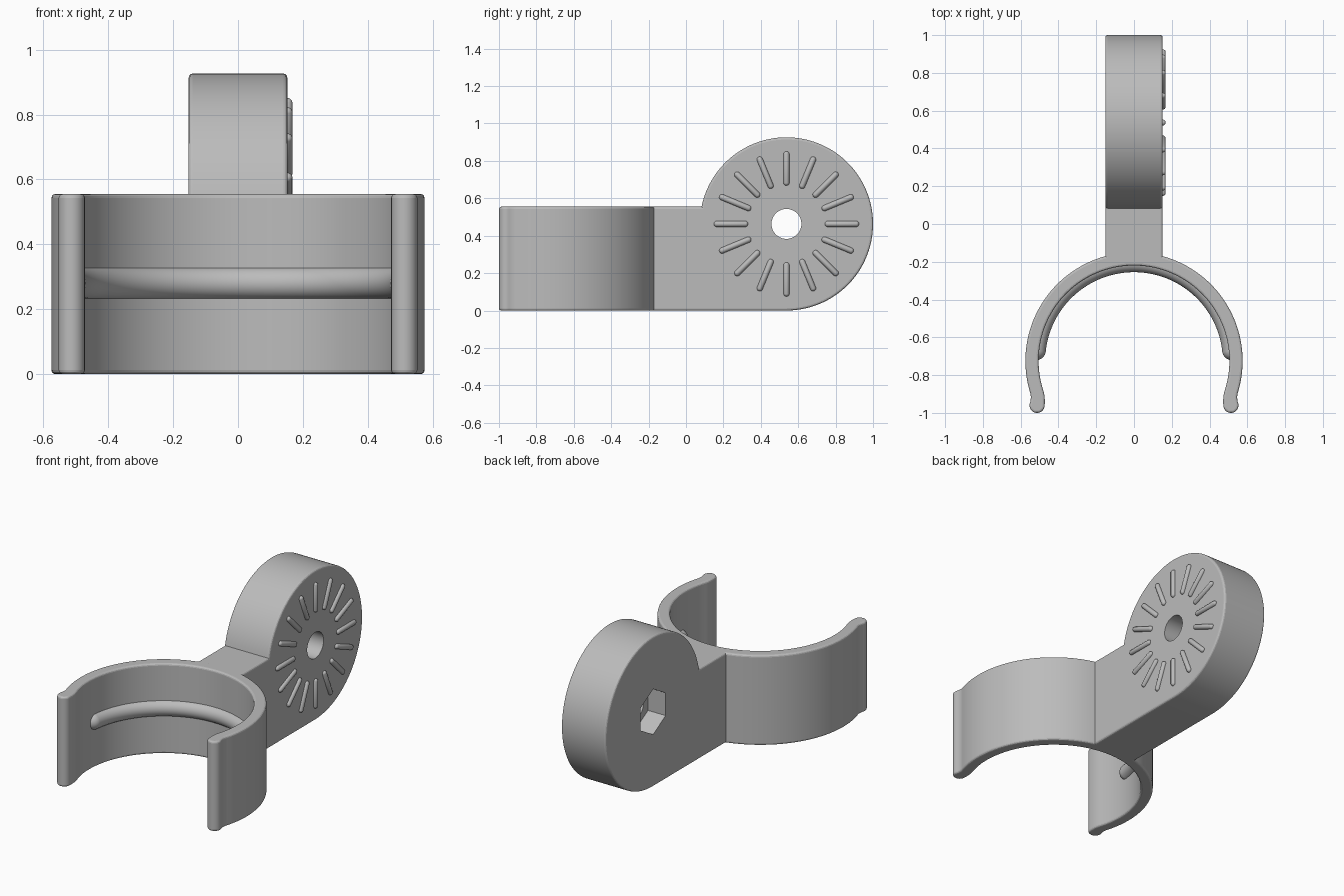
import bpy, bmesh
from math import sin, cos, pi, radians, asin
from mathutils import Vector, Matrix
from mathutils.geometry import interpolate_bezier

cube = bpy.data.objects.get("Cube")
if cube:
    bpy.data.objects.remove(cube, do_unlink=True)

GREY = (0.5, 0.5, 0.5, 1)
grey = bpy.data.materials.new("grey plastic")
grey.use_nodes = True
grey.diffuse_color = GREY
grey.node_tree.nodes["Principled BSDF"].inputs["Base Color"].default_value = GREY

HEIGHT = 0.555                 # clip and arm height
HALF = 0.152                   # half thickness of the arm
EDGE = 0.012                   # rounded edge size
HUB = Vector((0.537, 0.463))   # hub centre in y, z
HUB_R = 0.463
RING = Vector((0, -0.725))     # clip centre in x, y
OUTER, INNER = 0.575, 0.505


def arc(centre, r, start, end, n):
    """Points on an arc, angles in degrees."""
    angles = [radians(start + (end - start) * i / n) for i in range(n + 1)]
    return [Vector((centre[0] + r * cos(a), centre[1] + r * sin(a))) for a in angles]


def make_object(name, bm):
    bmesh.ops.recalc_face_normals(bm, faces=bm.faces)
    mesh = bpy.data.meshes.new(name)
    bm.to_mesh(mesh)
    bm.free()
    mesh.materials.append(grey)
    ob = bpy.data.objects.new(name, mesh)
    bpy.context.collection.objects.link(ob)
    return ob


def prism(name, points, low, high, along_x=False, bevel=0):
    """Extrude a closed outline along z, or along x for a y-z outline."""
    bm = bmesh.new()
    place = (lambda p, d: (d, p[0], p[1])) if along_x else (lambda p, d: (p[0], p[1], d))
    bottom = [bm.verts.new(place(p, low)) for p in points]
    top = [bm.verts.new(place(p, high)) for p in points]
    caps = [bm.faces.new(bottom), bm.faces.new(top)]
    n = len(points)
    for i in range(n):
        j = (i + 1) % n
        bm.faces.new((bottom[i], bottom[j], top[j], top[i]))
    bmesh.ops.recalc_face_normals(bm, faces=bm.faces)
    if bevel:
        rims = [e for f in caps for e in f.edges]
        bmesh.ops.bevel(bm, geom=rims, offset=bevel, segments=3, profile=0.5,
                        affect='EDGES', clamp_overlap=True)
    return make_object(name, bm)


def smooth(ob, degrees):
    bpy.ops.object.select_all(action='DESELECT')
    ob.select_set(True)
    bpy.context.view_layer.objects.active = ob
    bpy.ops.object.shade_smooth_by_angle(angle=radians(degrees))


# Clip: one half of the open ring with a rounded tip, then mirrored
TIP, TIP_R = Vector((0.513, -0.96)), 0.04
outer = arc(RING, OUTER, 90, -17, 50)
tip = arc(TIP, TIP_R, 20, -180, 24)
inner = arc(RING, INNER, -18, 90, 50)


def blend(a, b):
    """Smooth link from the end of one run of points to the start of the next."""
    reach = (b[0] - a[-1]).length * 0.35
    leave = (a[-1] - a[-2]).normalized() * reach
    arrive = (b[1] - b[0]).normalized() * reach
    return [p.to_2d() for p in interpolate_bezier(
        a[-1].to_3d(), (a[-1] + leave).to_3d(),
        (b[0] - arrive).to_3d(), b[0].to_3d(), 12)][1:-1]


half = outer + blend(outer, tip) + tip + blend(tip, inner) + inner
outline = half + [Vector((-p.x, p.y)) for p in reversed(half[1:-1])]
clip = prism("clip_ring", outline, 0, HEIGHT, bevel=EDGE)
smooth(clip, 14)

# Arm and hub in one side outline
crease = 180 - asin((HEIGHT - HUB.y) / HUB_R) * 180 / pi
side = [Vector((-0.2, 0))] + arc(HUB, HUB_R, -90, crease, 96) + [Vector((-0.2, HEIGHT))]
arm = prism("arm_and_hub", side, -HALF, HALF, along_x=True, bevel=EDGE)

# Bolt hole and hexagonal nut pocket
cutters = [
    prism("bolt_hole_cutter", arc(HUB, 0.08, 0, 360, 48)[:-1], -0.4, 0.4, along_x=True),
    prism("nut_pocket_cutter", arc(HUB, 0.14, 30, 390, 6)[:-1], -0.4, -HALF + 0.12, along_x=True),
]
for cutter in cutters:
    cutter.hide_render = True
    cut = arm.modifiers.new("cut", 'BOOLEAN')
    cut.operation = 'DIFFERENCE'
    cut.solver = 'EXACT'
    cut.object = cutter
bpy.context.view_layer.objects.active = arm
for mod in list(arm.modifiers):
    bpy.ops.object.modifier_apply(modifier=mod.name)
for cutter in cutters:
    bpy.data.objects.remove(cutter, do_unlink=True)
smooth(arm, 14)

# Grip ridge inside the clip, with round ends
bm = bmesh.new()
TUBE, PATH_R, END = 0.05, 0.52, radians(6)
centre = Vector((RING.x, RING.y, 0.28))
start = Matrix.Translation(centre) @ Matrix.Rotation(END, 4, 'Z') @ Matrix.Translation((PATH_R, 0, 0))
ring = bmesh.ops.create_circle(bm, segments=24, radius=TUBE,
                               matrix=start @ Matrix.Rotation(pi / 2, 4, 'X'))
bmesh.ops.spin(bm, geom=ring["verts"] + list({e for v in ring["verts"] for e in v.link_edges}),
               cent=centre, axis=(0, 0, 1), angle=pi - 2 * END, steps=64)
for angle in (END, pi - END):
    spot = Matrix.Translation(centre + Vector((PATH_R * cos(angle), PATH_R * sin(angle), 0)))
    bmesh.ops.create_uvsphere(bm, u_segments=24, v_segments=16, radius=TUBE, matrix=spot)
smooth(make_object("grip_ridge", bm), 40)

# Radial locking ribs on the hub face
bm = bmesh.new()
RIB_R, RIB_IN, RIB_OUT, RIBS = 0.016, 0.205, 0.388, 16
for i in range(RIBS):
    rib = bmesh.ops.create_uvsphere(bm, u_segments=16, v_segments=9, radius=RIB_R)["verts"]
    for v in rib:
        v.co.z += RIB_OUT - RIB_R if v.co.z > 0 else RIB_IN + RIB_R
    turn = Matrix.Rotation(2 * pi * i / RIBS, 4, 'X')
    bmesh.ops.transform(bm, verts=rib, matrix=Matrix.Translation((HALF, HUB.x, HUB.y)) @ turn)
smooth(make_object("locking_ribs", bm), 50)
